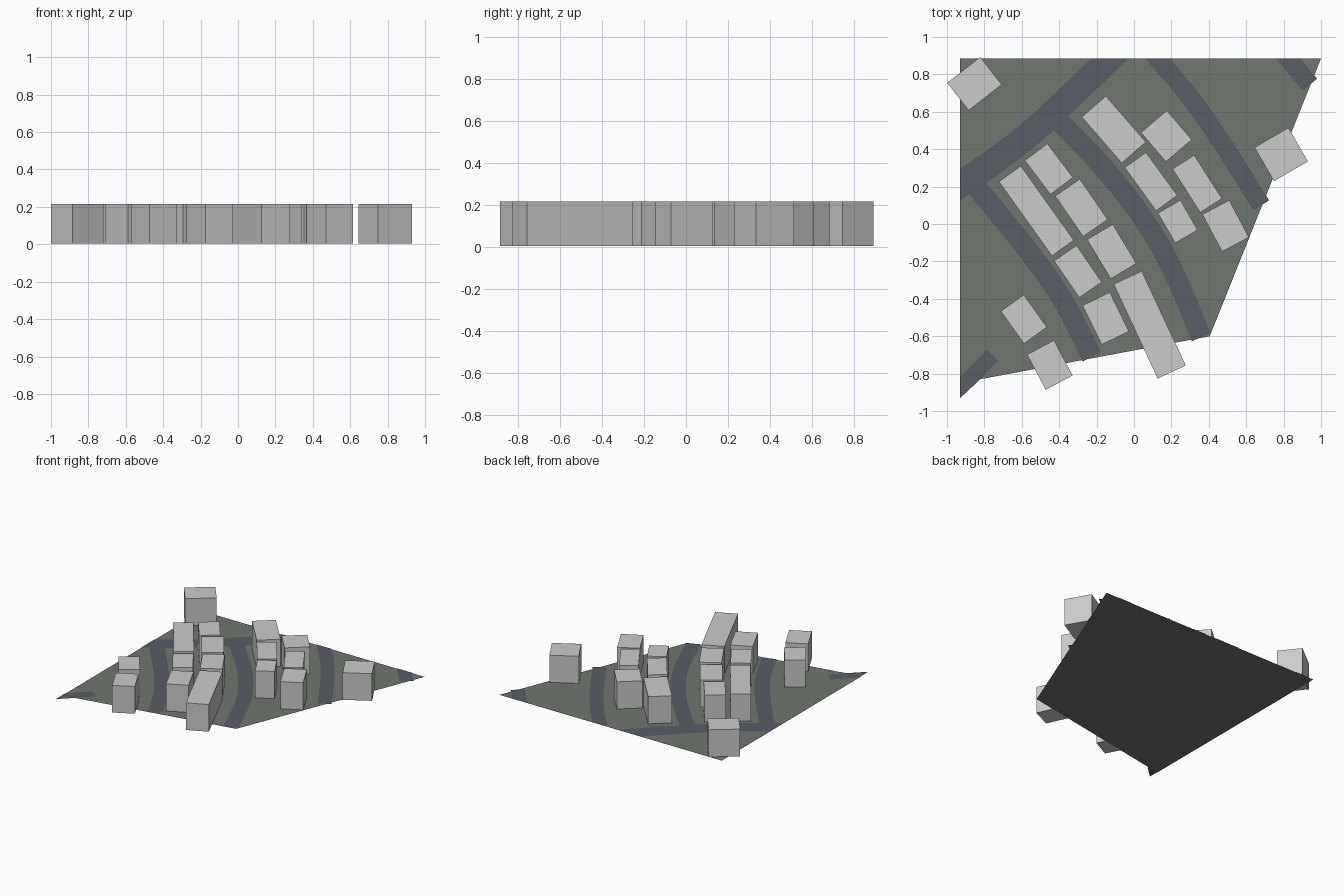
import bpy, bmesh
from math import radians
from mathutils import Vector, Matrix

if "Cube" in bpy.data.objects:
    bpy.data.objects.remove(bpy.data.objects["Cube"])

BASE, HEIGHT = 0.003, 0.213


def material(name, color):
    m = bpy.data.materials.new(name)
    m.diffuse_color = (*color, 1)
    m.use_nodes = True
    m.node_tree.nodes["Principled BSDF"].inputs["Base Color"].default_value = m.diffuse_color
    return m


def add_object(name, bm, mat=None):
    me = bpy.data.meshes.new(name)
    bm.to_mesh(me)
    bm.free()
    if mat:
        me.materials.append(mat)
    ob = bpy.data.objects.new(name, me)
    bpy.context.collection.objects.link(ob)
    return ob


grass = material("grass", (0.16, 0.18, 0.16))
asphalt = material("asphalt", (0.10, 0.11, 0.13))

# Ground sheet
bm = bmesh.new()
bm.faces.new([bm.verts.new((x, y, 0)) for x, y in
              [(-0.93, -0.85), (0.405, -0.60), (1.0, 0.885), (-0.93, 0.885)]])
add_object("ground", bm, grass)


def smooth_path(pts, steps=4):
    """Catmull-Rom curve through the points."""
    p = [Vector(q) for q in pts]
    p = [2 * p[0] - p[1]] + p + [2 * p[-1] - p[-2]]
    out = []
    for a, b, c, d in zip(p, p[1:], p[2:], p[3:]):
        for i in range(steps):
            t = i / steps
            out.append(0.5 * (2 * b + (c - a) * t + (2 * a - 5 * b + 4 * c - d) * t * t
                              + (3 * b - a - 3 * c + d) * t ** 3))
    return out + [p[-2]]


def road(name, pts, width, z):
    path = smooth_path(pts)
    bm = bmesh.new()
    rows = []
    for i, p in enumerate(path):
        d = (path[min(i + 1, len(path) - 1)] - path[max(i - 1, 0)]).normalized()
        n = Vector((-d.y, d.x)) * width / 2
        rows.append([bm.verts.new((*(p + s * n), z)) for s in (-1, 1)])
    for a, b in zip(rows, rows[1:]):
        bm.faces.new((a[0], b[0], b[1], a[1]))
    # Trim at the straight left and back edges of the site
    for co, no in (((-0.93, 0, 0), (-1, 0, 0)), ((0, 0.885, 0), (0, 1, 0))):
        bmesh.ops.bisect_plane(bm, geom=bm.verts[:] + bm.edges[:] + bm.faces[:],
                               plane_co=co, plane_no=no, clear_outer=True)
    add_object(name, bm, asphalt)


road("cross_road", [(-1.05, 0.13), (-0.93, 0.21), (-0.70, 0.37), (-0.48, 0.55),
                    (-0.13, 0.885), (0, 1.01)], 0.14, 0.003)
road("left_street", [(-0.86, 0.22), (-0.68, 0.0), (-0.56, -0.15), (-0.45, -0.30),
                     (-0.35, -0.46), (-0.225, -0.71)], 0.11, 0.0035)
road("middle_street", [(-0.40, 0.55), (-0.18, 0.32), (0.02, 0.07), (0.19, -0.21),
                       (0.36, -0.605)], 0.11, 0.0035)
road("right_street", [(0.02, 1.01), (0.125, 0.885), (0.29, 0.69), (0.47, 0.435),
                      (0.68, 0.10)], 0.10, 0.003)
road("back_corner_road", [(0.72, 1.01), (0.94, 0.745)], 0.10, 0.003)
road("front_corner_road", [(-1.05, -0.98), (-0.905, -0.85), (-0.755, -0.70)], 0.085, 0.003)

# Houses: centre x, centre y, width, depth, angle in degrees
houses = [
    (-0.853, 0.75, 0.224, 0.187, 38), (0.787, 0.372, 0.21, 0.208, 30),
    (-0.108, 0.505, 0.171, 0.326, 41), (0.173, 0.47, 0.182, 0.205, 40.5),
    (0.091, 0.227, 0.14, 0.285, 36), (0.338, 0.215, 0.138, 0.276, 32.5),
    (0.234, 0.013, 0.139, 0.185, 30), (0.49, -0.01, 0.163, 0.225, 28),
    (-0.455, 0.294, 0.151, 0.227, 37), (-0.522, 0.07, 0.144, 0.488, 35.5),
    (-0.281, 0.087, 0.16, 0.263, 34.5), (-0.30, -0.254, 0.146, 0.238, 34.5),
    (-0.119, -0.147, 0.16, 0.245, 31), (0.084, -0.539, 0.166, 0.557, 25),
    (-0.151, -0.505, 0.162, 0.233, 26), (-0.589, -0.509, 0.151, 0.213, 35.5),
    (-0.45, -0.754, 0.163, 0.213, 28),
]
for i, (x, y, w, d, ang) in enumerate(houses):
    bm = bmesh.new()
    bmesh.ops.create_cube(bm, size=1, matrix=Matrix.Translation((x, y, BASE + HEIGHT / 2))
                          @ Matrix.Rotation(radians(ang), 4, 'Z')
                          @ Matrix.Diagonal((w, d, HEIGHT, 1)))
    add_object(f"house_{i + 1:02d}", bm)
